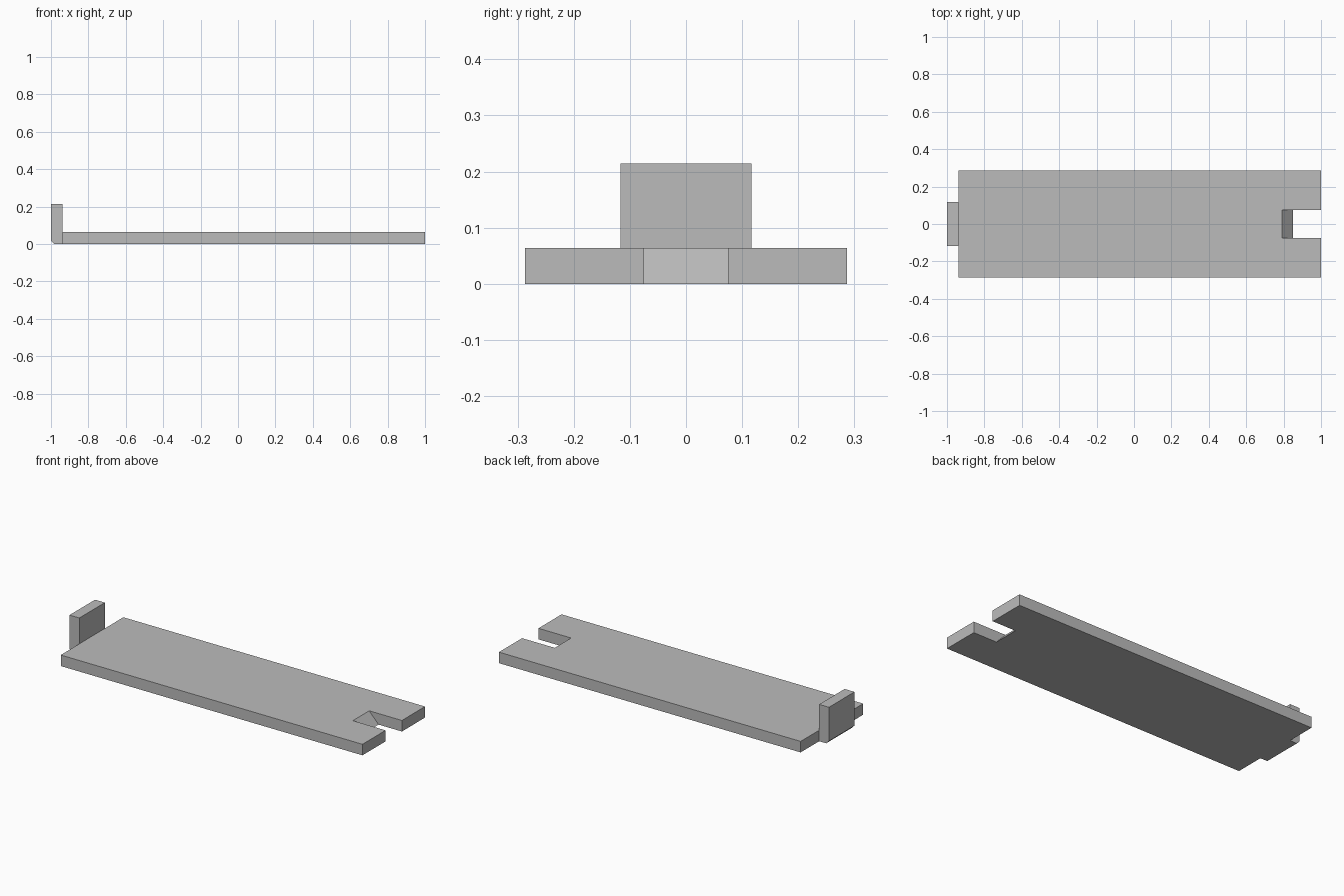
import bpy
import bmesh
from mathutils import Vector

cube = bpy.data.objects.get("Cube")
if cube:
    bpy.data.objects.remove(cube, do_unlink=True)

# Single flat grey
GREY = (0.5, 0.5, 0.5, 1.0)
grey = bpy.data.materials.new("light grey")
grey.use_nodes = True
grey.diffuse_color = GREY
grey.node_tree.nodes["Principled BSDF"].inputs["Base Color"].default_value = GREY


def prism(name, outline, depth):
    """Extrude a closed outline along the depth vector."""
    depth = Vector(depth)
    bm = bmesh.new()
    base = bm.faces.new([bm.verts.new(p) for p in outline])
    extruded = bmesh.ops.extrude_face_region(bm, geom=[base], use_keep_orig=True)["geom"]
    for vert in (g for g in extruded if isinstance(g, bmesh.types.BMVert)):
        vert.co += depth
    bmesh.ops.recalc_face_normals(bm, faces=bm.faces)
    mesh = bpy.data.meshes.new(name)
    bm.to_mesh(mesh)
    bm.free()
    mesh.materials.append(grey)
    obj = bpy.data.objects.new(name, mesh)
    bpy.context.collection.objects.link(obj)
    return obj


LEFT, RIGHT = -0.937, 1.0
HALF_WIDTH, THICK = 0.287, 0.064
NOTCH, NOTCH_TOP, NOTCH_BOTTOM = 0.075, 0.79, 0.85

# Flat plate with a slot in one end
half = [(LEFT, HALF_WIDTH), (RIGHT, HALF_WIDTH), (RIGHT, NOTCH), (NOTCH_BOTTOM, NOTCH)]
outline = half + [(x, -y) for x, y in reversed(half)]
plate = prism("plate", [(x, y, 0) for x, y in outline], (0, 0, THICK))

# Slope the slot's end wall back towards the top
for vert in plate.data.vertices:
    if vert.co.z > THICK / 2 and abs(vert.co.x - NOTCH_BOTTOM) < 0.001:
        vert.co.x = NOTCH_TOP

# Upright tab with a chamfered lower outer edge
TAB, TAB_TOP, CHAMFER = 0.117, 0.214, 0.018
profile = [(LEFT, 0), (LEFT, TAB_TOP), (-1, TAB_TOP), (-1, CHAMFER), (-1 + CHAMFER, 0)]
prism("end_tab", [(x, -TAB, z) for x, z in profile], (0, 2 * TAB, 0))
